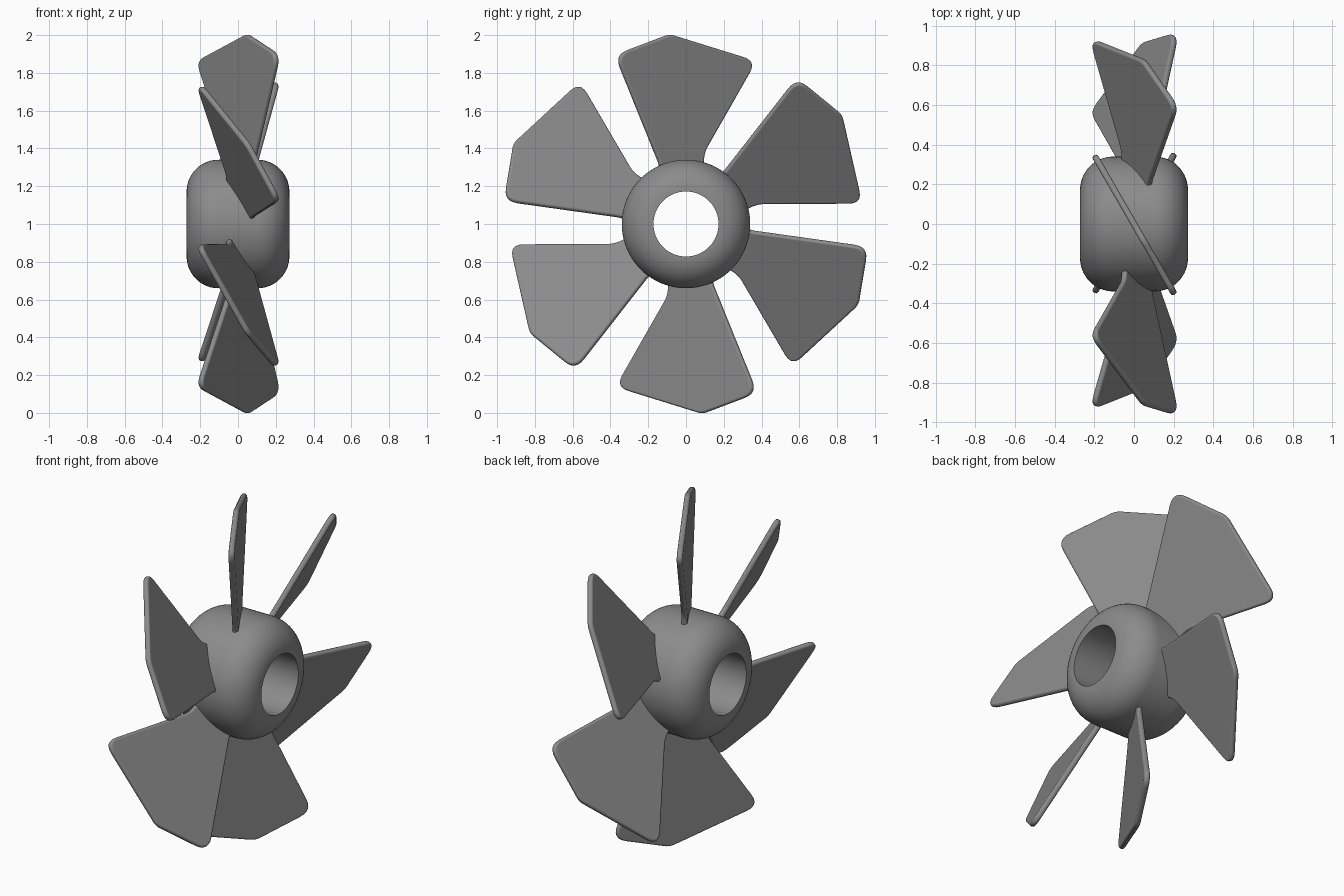
import bpy, bmesh, math
from mathutils import Vector, Matrix

if "Cube" in bpy.data.objects:
    bpy.data.objects.remove(bpy.data.objects["Cube"])

CENTRE = Matrix.Translation((0, 0, 1))
grey = bpy.data.materials.new("dark_grey")
grey.diffuse_color = (0.26, 0.26, 0.26, 1)
grey.use_nodes = True
grey.node_tree.nodes["Principled BSDF"].inputs["Base Color"].default_value = grey.diffuse_color


def finish(bm, name, angle):
    bmesh.ops.recalc_face_normals(bm, faces=bm.faces)
    mesh = bpy.data.meshes.new(name)
    bm.to_mesh(mesh)
    bm.free()
    mesh.materials.append(grey)
    ob = bpy.data.objects.new(name, mesh)
    bpy.context.collection.objects.link(ob)
    bpy.ops.object.select_all(action='DESELECT')
    ob.select_set(True)
    bpy.context.view_layer.objects.active = ob
    bpy.ops.object.shade_smooth_by_angle(angle=math.radians(angle))
    return ob


def rounded(points, steps=6):
    """Round each (x, y, cut) corner with a quadratic arc."""
    out = []
    for i, (x, y, cut) in enumerate(points):
        p = Vector((x, y))
        a = Vector(points[i - 1][:2]) - p
        b = Vector(points[(i + 1) % len(points)][:2]) - p
        if cut == 0:
            out.append(p)
            continue
        a, b = p + a.normalized() * cut, p + b.normalized() * cut
        for k in range(steps + 1):
            t = k / steps
            out.append(a * (1 - t) ** 2 + p * 2 * t * (1 - t) + b * t * t)
    return out


# Hub: closed ring profile (x, radius) spun about the x axis
R, HOLE, HALF, SEG = 0.34, 0.172, 0.272, 96
fil = R - HOLE
arc = [(HALF - fil + fil * math.cos(a), HOLE + fil * math.sin(a))
       for a in (math.pi / 2 * k / 14 for k in range(15))]
profile = arc + [(-x, r) for x, r in reversed(arc)]
bm = bmesh.new()
rings = []
for s in range(SEG):
    a = math.tau * s / SEG
    rings.append([bm.verts.new((x, r * math.cos(a), r * math.sin(a))) for x, r in profile])
n = len(profile)
for s in range(SEG):
    p, q = rings[s], rings[(s + 1) % SEG]
    for k in range(n):
        bm.faces.new((p[k], p[(k + 1) % n], q[(k + 1) % n], q[k]))
bm.transform(CENTRE)
finish(bm, "hub", 40)

# Blade outline: (across, outward, corner cut), pitched 30 degrees about its radius
outline = rounded([
    (-0.155, 0.27, 0), (0.100, 0.27, 0), (0.110, 0.38, 0.035),
    (0.428, 0.863, 0.08), (-0.10, 1.005, 0.03), (-0.434, 0.896, 0.08),
    (-0.165, 0.32, 0.02)])
THICK = 0.032
pitch = Matrix.Rotation(math.radians(30), 4, 'Z')
for i in range(6):
    bm = bmesh.new()
    face = bm.faces.new([bm.verts.new((-THICK / 2, p.x, p.y)) for p in outline])
    new = bmesh.ops.extrude_face_region(bm, geom=[face])["geom"]
    bmesh.ops.translate(bm, vec=(THICK, 0, 0),
                        verts=[v for v in new if isinstance(v, bmesh.types.BMVert)])
    if len(bm.faces) == len(outline) + 1:
        bm.faces.new([bm.verts.new((-THICK / 2, p.x, p.y)) for p in outline])
        bmesh.ops.remove_doubles(bm, verts=bm.verts, dist=1e-5)
    rims = [e for e in bm.edges if abs(e.verts[0].co.x - e.verts[1].co.x) < 1e-6]
    bmesh.ops.bevel(bm, geom=rims, offset=0.013, segments=3, profile=0.5, affect='EDGES')
    bm.transform(CENTRE @ Matrix.Rotation(math.radians(60 * i), 4, 'X') @ pitch)
    blade = finish(bm, f"blade_{i + 1}", 35)
    # Keeps the broad sides flat while the rim stays rounded
    flat = blade.modifiers.new("flat_sides", 'WEIGHTED_NORMAL')
    flat.weight = 100
    flat.keep_sharp = True
